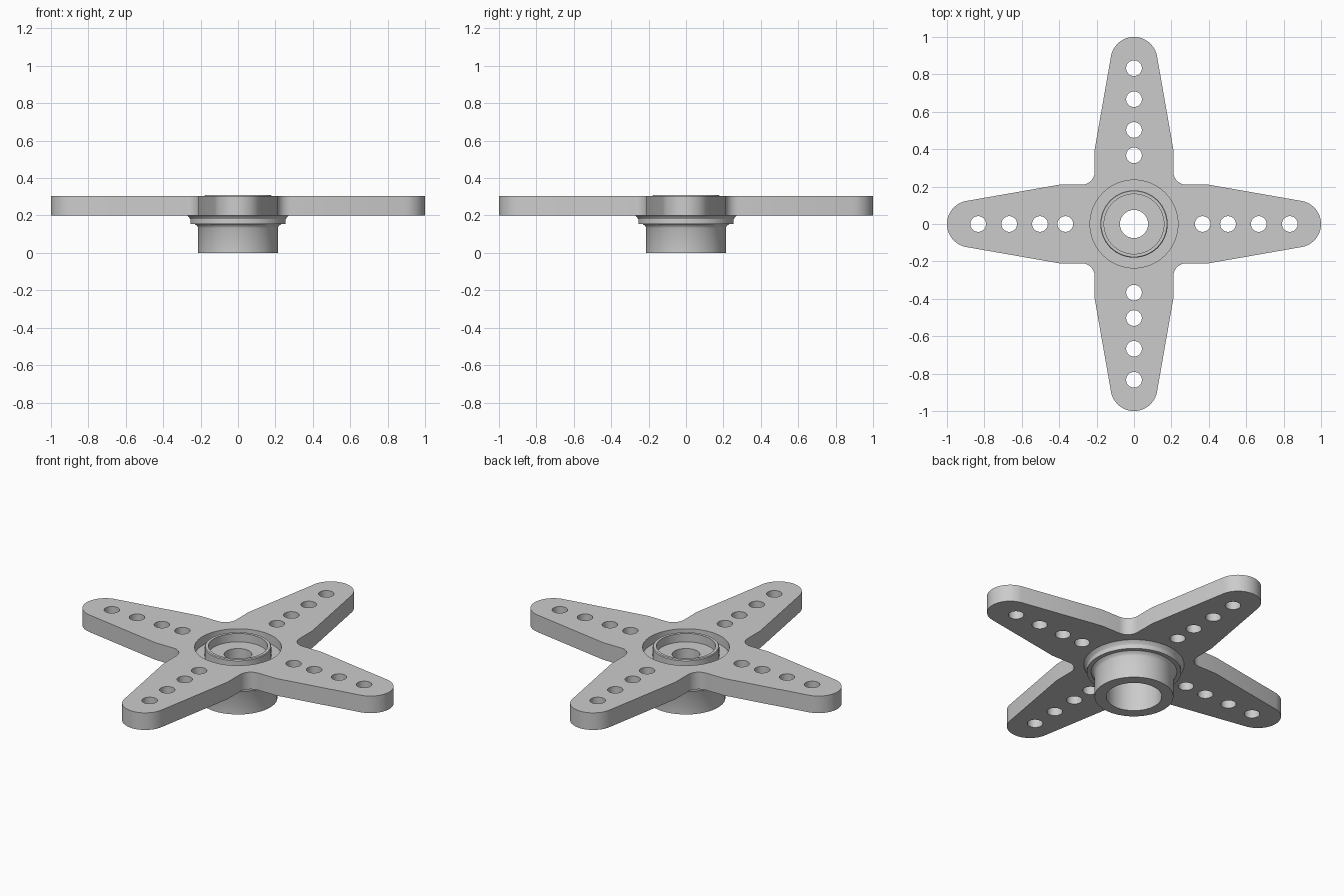
import bpy, bmesh
from math import sin, cos, pi, radians

cube = bpy.data.objects.get("Cube")
if cube:
    bpy.data.objects.remove(cube)

grey = bpy.data.materials.new("grey plastic")
grey.use_nodes = True
colour = (0.6, 0.6, 0.6, 1)
grey.diffuse_color = colour
grey.node_tree.nodes["Principled BSDF"].inputs["Base Color"].default_value = colour


def arc(cx, cy, r, start, end, n):
    """Points along an arc, angles in degrees."""
    angles = [radians(start + (end - start) * i / n) for i in range(n + 1)]
    return [(cx + r * cos(a), cy + r * sin(a)) for a in angles]


def quarter_turns(points):
    """Repeat points four times about the centre."""
    result = []
    for _ in range(4):
        result += points
        points = [(-y, x) for x, y in points]
    return result


def finish(obj):
    bpy.ops.object.select_all(action="DESELECT")
    obj.select_set(True)
    bpy.context.view_layer.objects.active = obj
    if obj.type == "CURVE":
        bpy.ops.object.convert(target="MESH")
        obj = bpy.context.object
    bm = bmesh.new()
    bm.from_mesh(obj.data)
    bmesh.ops.remove_doubles(bm, verts=bm.verts, dist=0.0001)
    bmesh.ops.recalc_face_normals(bm, faces=bm.faces)
    bm.to_mesh(obj.data)
    bm.free()
    obj.data.materials.clear()
    obj.data.materials.append(grey)
    bpy.ops.object.shade_smooth_by_angle(angle=radians(30))


# Four-armed plate: tapered arms, round tips, filleted inner corners
arm = [(0.40, -0.21)] + arc(0.875, 0, 0.125, -80, 80, 24) + [(0.40, 0.21)]
arm += arc(0.28, 0.28, 0.07, 270, 180, 8)
loops = [quarter_turns(arm), arc(0, 0, 0.235, 0, 360, 64)[:-1]]

# Row of holes along each arm
for distance in (0.367, 0.503, 0.667, 0.833):
    for x, y in quarter_turns([(distance, 0)]):
        loops.append(arc(x, y, 0.042, 0, 360, 32)[:-1])

curve = bpy.data.curves.new("cross_plate", "CURVE")
curve.dimensions = "2D"
curve.fill_mode = "BOTH"
curve.extrude = 0.051
for loop in loops:
    spline = curve.splines.new("POLY")
    spline.points.add(len(loop) - 1)
    for point, (x, y) in zip(spline.points, loop):
        point.co = (x, y, 0, 1)
    spline.use_cyclic_u = True
plate = bpy.data.objects.new("cross_plate", curve)
plate.location.z = 0.252
bpy.context.collection.objects.link(plate)
finish(plate)

# Hub: raised ring, groove, flange, sleeve and bore, turned about z
profile = [
    (0.075, 0.26), (0.16, 0.26), (0.16, 0.31), (0.176, 0.31), (0.18, 0.305),
    (0.18, 0.25), (0.24, 0.25), (0.24, 0.21), (0.272, 0.2), (0.261, 0.19),
    (0.255, 0.18), (0.255, 0.155), (0.232, 0.155), (0.219, 0.145),
    (0.213, 0.133), (0.213, 0), (0.15, 0), (0.15, 0.2), (0.075, 0.2)]
bm = bmesh.new()
verts = [bm.verts.new((r, 0, z)) for r, z in profile]
edges = [bm.edges.new((a, b)) for a, b in zip(verts, verts[1:] + verts[:1])]
bmesh.ops.spin(bm, geom=verts + edges, cent=(0, 0, 0), axis=(0, 0, 1),
               angle=2 * pi, steps=64, use_merge=True)
mesh = bpy.data.meshes.new("hub")
bm.to_mesh(mesh)
bm.free()
hub = bpy.data.objects.new("hub", mesh)
bpy.context.collection.objects.link(hub)
finish(hub)
